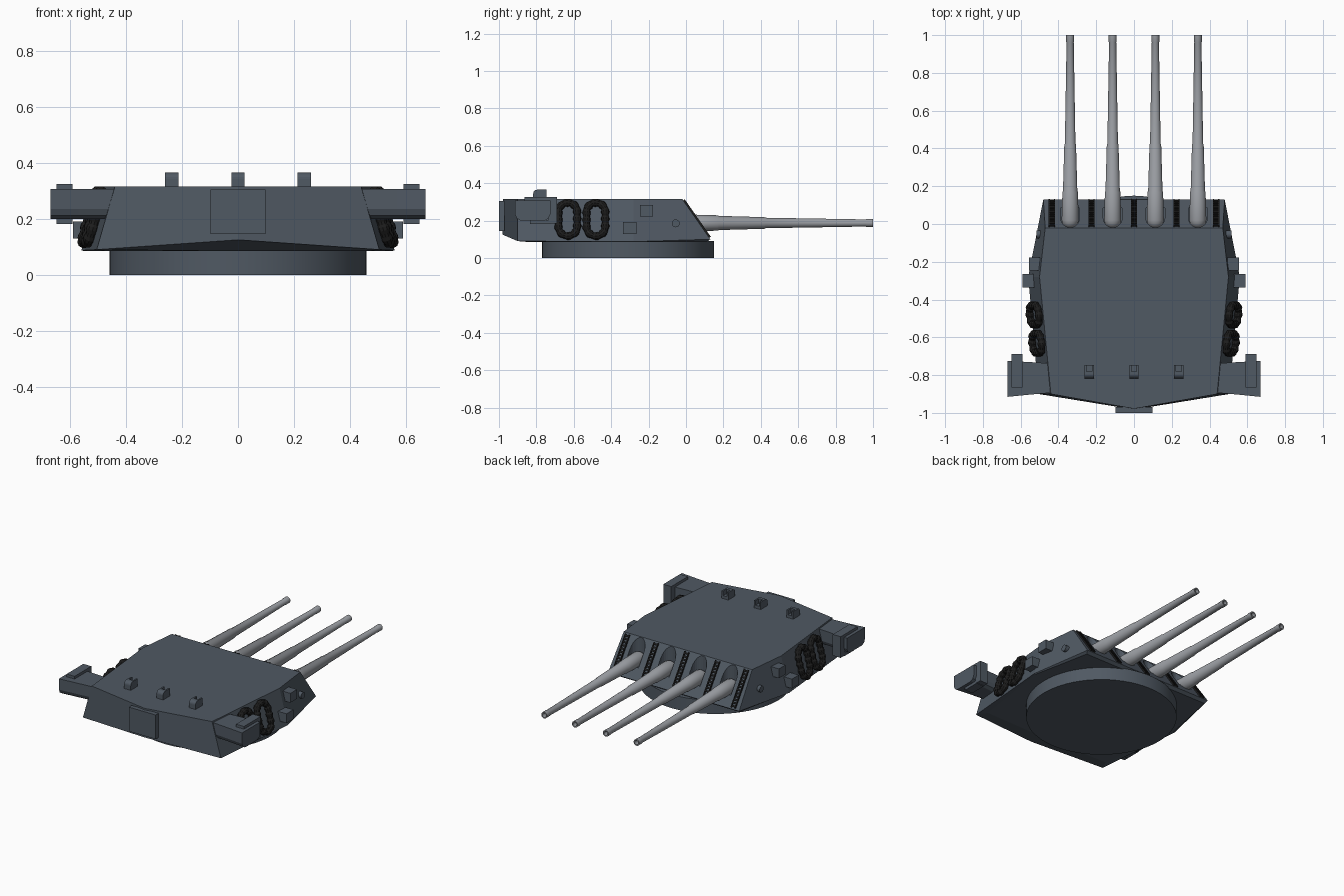
import bpy, bmesh, math
from mathutils import Matrix, Vector

old = bpy.data.objects.get("Cube")
if old:
    bpy.data.objects.remove(old, do_unlink=True)


def material(name, color):
    m = bpy.data.materials.new(name)
    m.use_nodes = True
    m.diffuse_color = (*color, 1)
    bsdf = m.node_tree.nodes["Principled BSDF"]
    bsdf.inputs["Base Color"].default_value = (*color, 1)
    bsdf.inputs["Roughness"].default_value = 0.6
    return m


SLATE = material("slate armour", (0.08, 0.1, 0.125))
STEEL = material("light gun steel", (0.32, 0.335, 0.36))
BLACK = material("black fittings", (0.012, 0.012, 0.012))


def finish(name, bm, mats, smooth=False):
    bmesh.ops.recalc_face_normals(bm, faces=bm.faces[:])
    me = bpy.data.meshes.new(name)
    bm.to_mesh(me)
    bm.free()
    for m in mats:
        me.materials.append(m)
    ob = bpy.data.objects.new(name, me)
    bpy.context.collection.objects.link(ob)
    if smooth:
        bpy.ops.object.select_all(action="DESELECT")
        ob.select_set(True)
        bpy.context.view_layer.objects.active = ob
        bpy.ops.object.shade_smooth_by_angle(angle=math.radians(35))
    return ob


def loft(bm, rings, caps=True, closed=False):
    """Skin a series of equal-length point rings."""
    loops = [[bm.verts.new(p) for p in ring] for ring in rings]
    pairs = list(zip(loops, loops[1:])) + ([(loops[-1], loops[0])] if closed else [])
    for a, b in pairs:
        for i in range(len(a)):
            j = (i + 1) % len(a)
            bm.faces.new((a[i], a[j], b[j], b[i]))
    if caps and not closed:
        bm.faces.new(loops[0])
        bm.faces.new(loops[-1])


def add_box(bm, center, size, rot=Matrix.Identity(4)):
    mat = Matrix.Translation(center) @ rot @ Matrix.Diagonal((*size, 1))
    bmesh.ops.create_cube(bm, size=1, matrix=mat)


def box(name, center, size, mat=SLATE, rot=Matrix.Identity(4)):
    bm = bmesh.new()
    add_box(bm, center, size, rot)
    return finish(name, bm, [mat])


# Barbette ring
bm = bmesh.new()
bmesh.ops.create_cone(bm, cap_ends=True, segments=64, radius1=0.46, radius2=0.46,
                      depth=0.09, matrix=Matrix.Translation((0, -0.31, 0.045)))
finish("barbette", bm, [SLATE], True)


# Armoured gunhouse
def outline(half):
    return [Vector(p) for p in half] + [Vector((-x, y, z)) for x, y, z in reversed(half) if x > 0]


roof = [(0.47, -0.02, 0.315), (0.5, -0.28, 0.315), (0.44, -0.9, 0.315), (0, -0.978, 0.315)]
skirt = [(0.48, 0.13, 0.1), (0.56, -0.28, 0.087), (0.505, -0.9, 0.09), (0, -0.982, 0.125)]
floor = [(0.47, 0.11, 0.085), (0.55, -0.28, 0.085), (0.47, -0.83, 0.085), (0, -0.84, 0.085)]
bm = bmesh.new()
loft(bm, [outline(floor), outline(skirt), outline(roof)])
gunhouse = finish("gunhouse", bm, [SLATE])

# Gun ports cut into the sloping face
GUNS = [-0.338, -0.113, 0.113, 0.338]
bm = bmesh.new()
for gx in GUNS:
    foot = [(gx + 0.05, 0.085), (gx - 0.05, 0.085)]
    for i in range(13):
        a = math.pi * (1 + i / 12)
        foot.append((gx + 0.05 * math.cos(a), 0.032 + 0.05 * math.sin(a)))
    loft(bm, [[(x, y, z) for x, y in foot] for z in (0.13, 0.4)])
cutter = finish("gun_port_cutter", bm, [SLATE])
cutter.hide_render = True
mod = gunhouse.modifiers.new("gun ports", "BOOLEAN")
mod.operation = "DIFFERENCE"
mod.solver = "EXACT"
mod.object = cutter
bpy.context.view_layer.objects.active = gunhouse
bpy.ops.object.modifier_apply(modifier=mod.name)
bpy.data.objects.remove(cutter, do_unlink=True)

# Gun barrels, turned from a stepped profile
PROFILE = [(-0.022, 0.012), (-0.014, 0.03), (0.0, 0.04), (0.02, 0.045), (0.17, 0.041),
           (0.175, 0.038), (0.42, 0.031), (0.425, 0.028), (0.96, 0.019), (0.965, 0.021),
           (1.0, 0.021), (1.0, 0.014), (0.96, 0.013)]
for n, gx in enumerate(GUNS):
    rings = []
    for y, r in PROFILE:
        rings.append([(gx + r * math.cos(t * math.tau / 24), y, 0.187 + r * math.sin(t * math.tau / 24))
                      for t in range(24)])
    bm = bmesh.new()
    loft(bm, rings)
    bm.faces.ensure_lookup_table()
    bm.faces[-1].material_index = 1
    finish(f"gun_barrel_{n + 1}", bm, [STEEL, BLACK], True)

# Ladders lying on the sloping face
tilt = Matrix.Rotation(math.atan2(0.215, -0.15), 4, "X")
low, high = Vector((0, 0.126, 0.108)), Vector((0, -0.014, 0.308))
for n, lx in enumerate((-0.435, -0.225, 0, 0.225, 0.435)):
    bm = bmesh.new()
    for s in (-1, 1):
        mid = (low + high) / 2 + Vector((lx + s * 0.014, 0.002, 0.002))
        add_box(bm, mid, (0.006, (high - low).length, 0.012), tilt)
    for i in range(12):
        p = low.lerp(high, (i + 0.5) / 12) + Vector((lx, 0.002, 0.002))
        add_box(bm, p, (0.03, 0.011, 0.01), tilt)
    finish(f"ladder_{n + 1}", bm, [BLACK])

# Rear door
box("rear_door", (0, -0.985, 0.225), (0.196, 0.03, 0.16))

# Roof periscopes: rounded back with two cheeks and a notch
for n, px in enumerate((-0.237, 0, 0.237)):
    bm = bmesh.new()
    arc = [(-0.795 - 0.022 * math.sin(a), 0.343 + 0.022 * math.cos(a))
           for a in (i * math.pi / 12 for i in range(7))]
    side = [(-0.78, 0.31), (-0.78, 0.365)] + arc + [(-0.817, 0.31)]
    loft(bm, [[(px + s * 0.024, y, z) for y, z in side] for s in (-1, 1)])
    for s in (-1, 1):
        add_box(bm, (px + s * 0.019, -0.765, 0.3375), (0.01, 0.038, 0.055))
    add_box(bm, (px, -0.765, 0.322), (0.04, 0.036, 0.024))
    finish(f"periscope_{n + 1}", bm, [SLATE])


def raft(name, side, y):
    """Oval ribbed float strapped against the sloping side wall."""
    t = (-0.28 - y) / 0.62
    bottom = Vector(skirt[1]).lerp(Vector(skirt[2]), t)
    top = Vector(roof[1]).lerp(Vector(roof[2]), t)
    u = (Vector(roof[1]) - Vector(roof[2])).normalized()
    v = (top - bottom).normalized()
    normal = u.cross(v).normalized()
    if normal.x < 0:
        normal = -normal
    center = (top + bottom) / 2 + normal * 0.017
    count, straight, radius = 48, 0.084, 0.05
    half = math.pi * radius + straight
    rings = []
    for i in range(count):
        d = 2 * half * i / count
        k, d = (1, d) if d < half else (-1, d - half)
        if d < straight:
            p, q = (radius, d - straight / 2), (1, 0)
        else:
            a = (d - straight) / radius
            q = (math.cos(a), math.sin(a))
            p = (radius * q[0], straight / 2 + radius * q[1])
        out = (u * q[0] + v * q[1]) * k
        pos = center + (u * p[0] + v * p[1]) * k
        r = 0.022 if i % 4 < 2 else 0.018
        ring = []
        for j in range(10):
            a = math.tau * j / 10
            w = pos + (out * math.cos(a) + normal * math.sin(a)) * r
            ring.append((w.x * side, w.y, w.z))
        rings.append(ring)
    bm = bmesh.new()
    loft(bm, rings, closed=True)
    finish(name, bm, [BLACK])


# Fittings on both sides
for s, label in ((1, "left"), (-1, "right")):
    # Rangefinder arm, flaring outward, with rounded lower edges
    bm = bmesh.new()
    rings = []
    for x, y0, y1 in ((0.4, -0.89, -0.74), (0.57, -0.905, -0.73), (0.67, -0.915, -0.725)):
        sec = [(y0, 0.307), (y0, 0.235), (y0 + 0.01, 0.212), (y0 + 0.03, 0.2),
               (y1 - 0.03, 0.2), (y1 - 0.01, 0.212), (y1, 0.235), (y1, 0.307)]
        rings.append([(s * x, y, z) for y, z in sec])
    loft(bm, rings)
    finish(f"rangefinder_arm_{label}", bm, [SLATE])
    box(f"rangefinder_hood_{label}", (s * 0.62, -0.777, 0.313), (0.058, 0.175, 0.024))
    box(f"rangefinder_visor_{label}", (s * 0.62, -0.712, 0.255), (0.058, 0.045, 0.14))
    box(f"rangefinder_foot_{label}", (s * 0.62, -0.78, 0.192), (0.058, 0.11, 0.02))

    raft(f"front_raft_{label}", s, -0.48)
    raft(f"rear_raft_{label}", s, -0.63)

    # Lockers and sight port
    box(f"upper_locker_{label}", (s * 0.525, -0.212, 0.252), (0.062, 0.07, 0.062))
    box(f"lower_locker_{label}", (s * 0.555, -0.3, 0.16), (0.07, 0.072, 0.062))
    bm = bmesh.new()
    bmesh.ops.create_cone(bm, cap_ends=True, segments=20, radius1=0.021, radius2=0.021, depth=0.05,
                          matrix=Matrix.Translation((s * 0.49, -0.055, 0.185))
                          @ Matrix.Rotation(math.pi / 2, 4, "Y"))
    finish(f"sight_port_{label}", bm, [SLATE], True)
